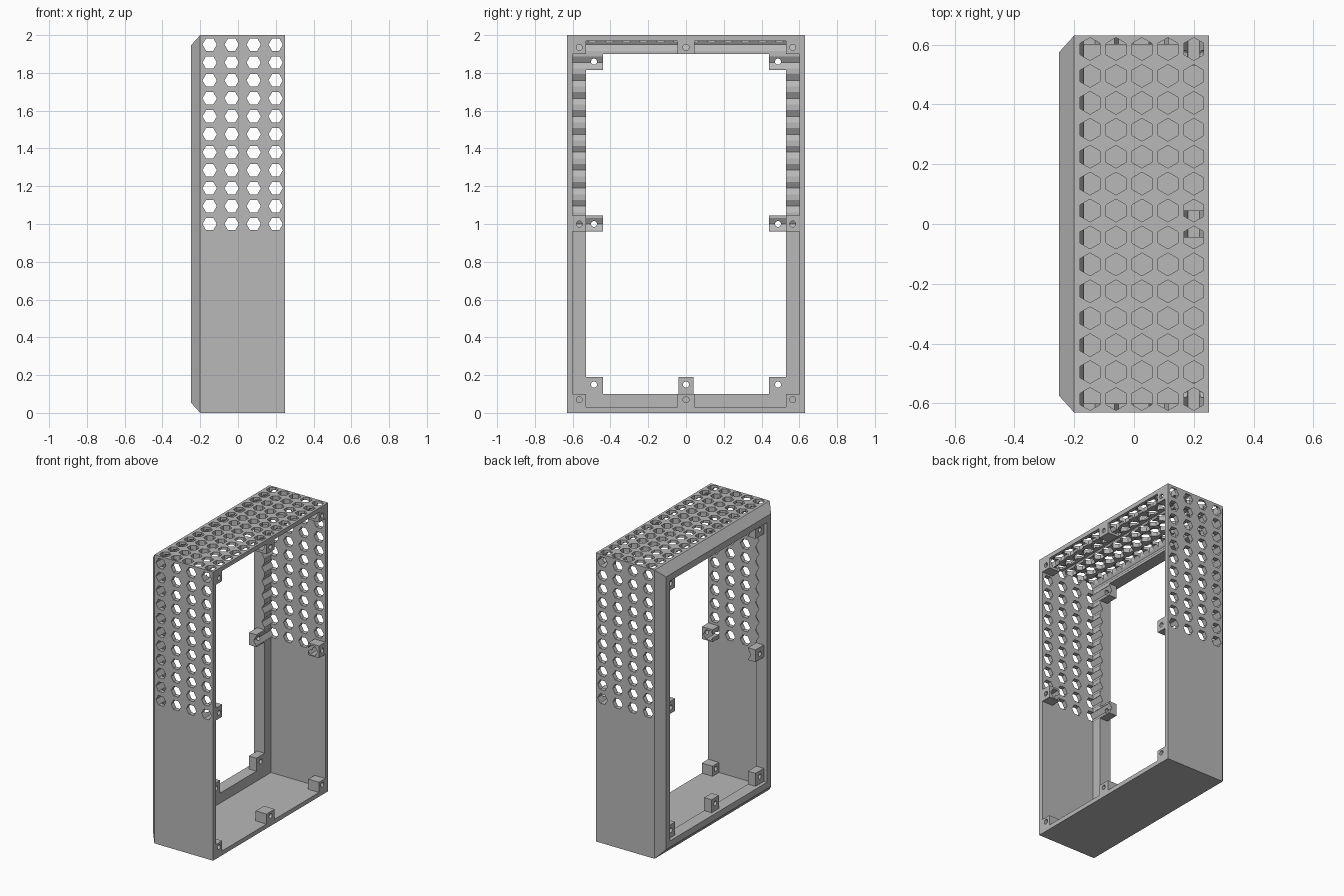
import bpy, bmesh, math
from mathutils import Matrix, Vector

cube = bpy.data.objects.get("Cube")
if cube:
    bpy.data.objects.remove(cube, do_unlink=True)

grey = bpy.data.materials.new("matte grey")
grey.use_nodes = True
colour = (0.48, 0.48, 0.48, 1)
grey.diffuse_color = colour
grey.node_tree.nodes["Principled BSDF"].inputs["Base Color"].default_value = colour

HALF_X, HALF_Y, HEIGHT, WALL, LIP = 0.25, 0.63, 2.0, 0.03, 0.10
LIP_X = -0.167


def make(name, bm):
    bmesh.ops.recalc_face_normals(bm, faces=bm.faces)
    mesh = bpy.data.meshes.new(name)
    bm.to_mesh(mesh)
    bm.free()
    mesh.materials.append(grey)
    obj = bpy.data.objects.new(name, mesh)
    bpy.context.scene.collection.objects.link(obj)
    return obj


def box(bm, x, y, z):
    centre = [(a + b) / 2 for a, b in (x, y, z)]
    size = [abs(b - a) for a, b in (x, y, z)]
    bmesh.ops.create_cube(bm, size=1, matrix=Matrix.Translation(centre) @ Matrix.Diagonal(size + [1]))


def prism(bm, centre, axis, radius, length, sides, spin=0):
    turn = {"X": Matrix.Rotation(math.pi / 2, 4, "Y"),
            "Y": Matrix.Rotation(math.pi / 2, 4, "X"),
            "Z": Matrix.Identity(4)}[axis]
    bmesh.ops.create_cone(bm, cap_ends=True, segments=sides, radius1=radius, radius2=radius, depth=length,
                          matrix=Matrix.Translation(Vector(centre)) @ turn @ Matrix.Rotation(spin, 4, "Z"))


def combine(target, tool, operation):
    mod = target.modifiers.new(operation.lower(), "BOOLEAN")
    mod.operation = operation
    mod.solver = "EXACT"
    mod.object = tool
    bpy.context.view_layer.update()
    result = target.evaluated_get(bpy.context.evaluated_depsgraph_get())
    mesh = bpy.data.meshes.new_from_object(result)
    target.modifiers.clear()
    target.data = mesh
    bpy.data.objects.remove(tool, do_unlink=True)


# Rectangular tube with a chamfered edge and an inward lip
bm = bmesh.new()
section = [(HALF_X, 0), (-0.2, 0), (-HALF_X, 0.055), (-HALF_X, LIP),
           (LIP_X, LIP), (LIP_X, WALL), (HALF_X, WALL)]
loops = []
for x, inset in section:
    y, low, high = HALF_Y - inset, inset, HEIGHT - inset
    loops.append([bm.verts.new((x, a, b)) for a, b in ((-y, low), (y, low), (y, high), (-y, high))])
for i, loop in enumerate(loops):
    following = loops[(i + 1) % len(loops)]
    for j in range(4):
        k = (j + 1) % 4
        bm.faces.new((loop[j], loop[k], following[k], following[j]))
frame = make("perforated_frame", bm)

# Screw pads at the open side and tabs on the lip
pads, screws = bmesh.new(), bmesh.new()
pad_x, tab_x = (-LIP_X, HALF_X), (-0.225, LIP_X)
for side in (-1, 1):
    for low, high, hole in ((0.015, 0.1, 0.07), (0.96, 1.045, 1.0), (1.9, 1.985, 1.935)):
        box(pads, pad_x, (side * 0.53, side * 0.615), (low, high))
        prism(screws, (0.22, side * 0.565, hole), "X", 0.016, 0.16, 16)
    for low, high, hole in ((0.085, 0.19, 0.15), (0.96, 1.045, 1.0), (1.815, 1.915, 1.86)):
        box(pads, tab_x, (side * 0.44, side * 0.55), (low, high))
        prism(screws, (-0.2, side * 0.487, hole), "X", 0.016, 0.16, 16)
for low, high, hole in ((0.015, 0.1, 0.07), (1.9, 1.985, 1.935)):
    box(pads, pad_x, (-0.045, 0.045), (low, high))
    prism(screws, (0.22, 0, hole), "X", 0.016, 0.16, 16)
box(pads, tab_x, (-0.04, 0.04), (0.085, 0.19))
prism(screws, (-0.2, 0, 0.15), "X", 0.016, 0.16, 16)
combine(frame, make("screw_pads", pads), "UNION")

# Hexagonal vents through both side walls
vents = bmesh.new()
for column in range(4):
    for row in range(11):
        prism(vents, (-0.15 + column * 0.1165, 0, 1.0 + row * 0.095), "Y", 0.038, 1.5, 6, math.pi / 2)
combine(frame, make("side_vents", vents), "DIFFERENCE")

# Hexagonal vents in the roof
vents = bmesh.new()
for column in range(5):
    for row in range(14):
        prism(vents, (-0.147 + column * 0.0868, (row - 6.5) * 0.09, 2.0), "Z", 0.038, 0.08, 6)
combine(frame, make("roof_vents", vents), "DIFFERENCE")

combine(frame, make("screw_holes", screws), "DIFFERENCE")
